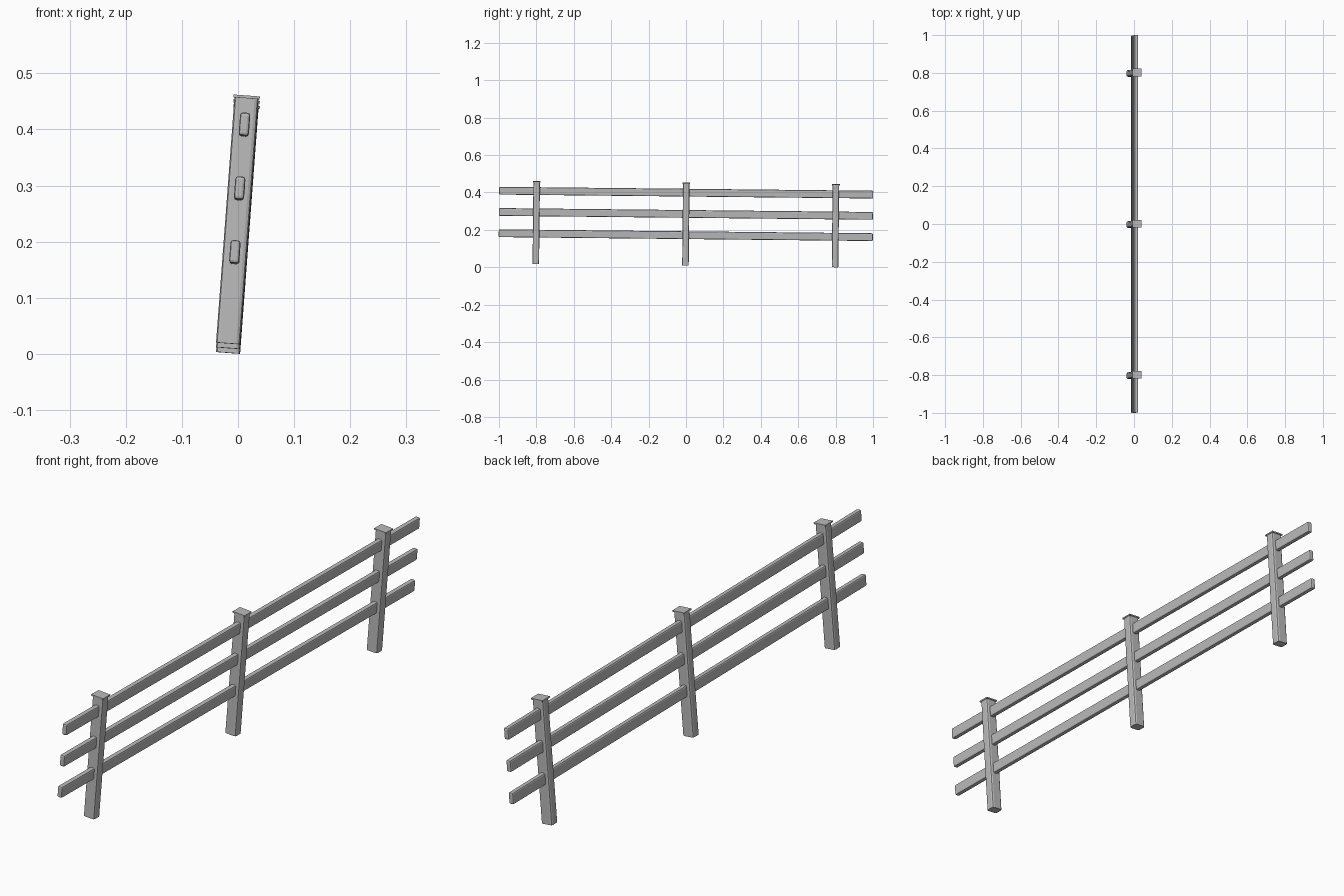
import bpy
import bmesh
from mathutils import Matrix, Vector

cube = bpy.data.objects.get("Cube")
if cube:
    bpy.data.objects.remove(cube, do_unlink=True)

# Single flat grey
grey = bpy.data.materials.new("weathered_grey")
grey.use_nodes = True
grey.diffuse_color = (0.5, 0.5, 0.5, 1)
grey.node_tree.nodes["Principled BSDF"].inputs["Base Color"].default_value = (0.5, 0.5, 0.5, 1)

# The whole fence leans sideways and slopes gently down to the back
lean = (Matrix.Translation((-0.0177, -0.003, 0.0102))
        @ Matrix.Rotation(-0.0105, 4, 'X') @ Matrix.Rotation(0.075, 4, 'Y'))


def block(name, size, centre, bevel=0, axis=None, segments=2):
    """Box with rounded edges: only those along one axis, or all of them."""
    bm = bmesh.new()
    bmesh.ops.create_cube(bm, size=1)
    bmesh.ops.scale(bm, vec=size, verts=bm.verts)
    if bevel:
        edges = [e for e in bm.edges if axis is None
                 or abs((e.verts[0].co - e.verts[1].co)[axis]) > 1e-5]
        bmesh.ops.bevel(bm, geom=edges, offset=bevel, segments=segments,
                        profile=0.5, affect='EDGES')
    mesh = bpy.data.meshes.new(name)
    bm.to_mesh(mesh)
    bm.free()
    mesh.materials.append(grey)
    obj = bpy.data.objects.new(name, mesh)
    bpy.context.collection.objects.link(obj)
    obj.matrix_world = lean @ Matrix.Translation(Vector(centre))
    return obj


# Posts with thin overhanging caps
post_height, cap_height = 0.438, 0.005
for place, y in (("front", -0.8), ("middle", 0), ("back", 0.8)):
    block(place + "_post", (0.043, 0.035, post_height),
          (0, y, post_height / 2), 0.007, axis=2)
    block(place + "_post_cap", (0.047, 0.041, cap_height),
          (0, y, post_height + cap_height / 2))

# Rails running through the posts, rounded on every edge
for place, z in (("lower", 0.162), ("middle", 0.276), ("upper", 0.39)):
    block(place + "_rail", (0.018, 2, 0.041), (0, 0, z), 0.005)
